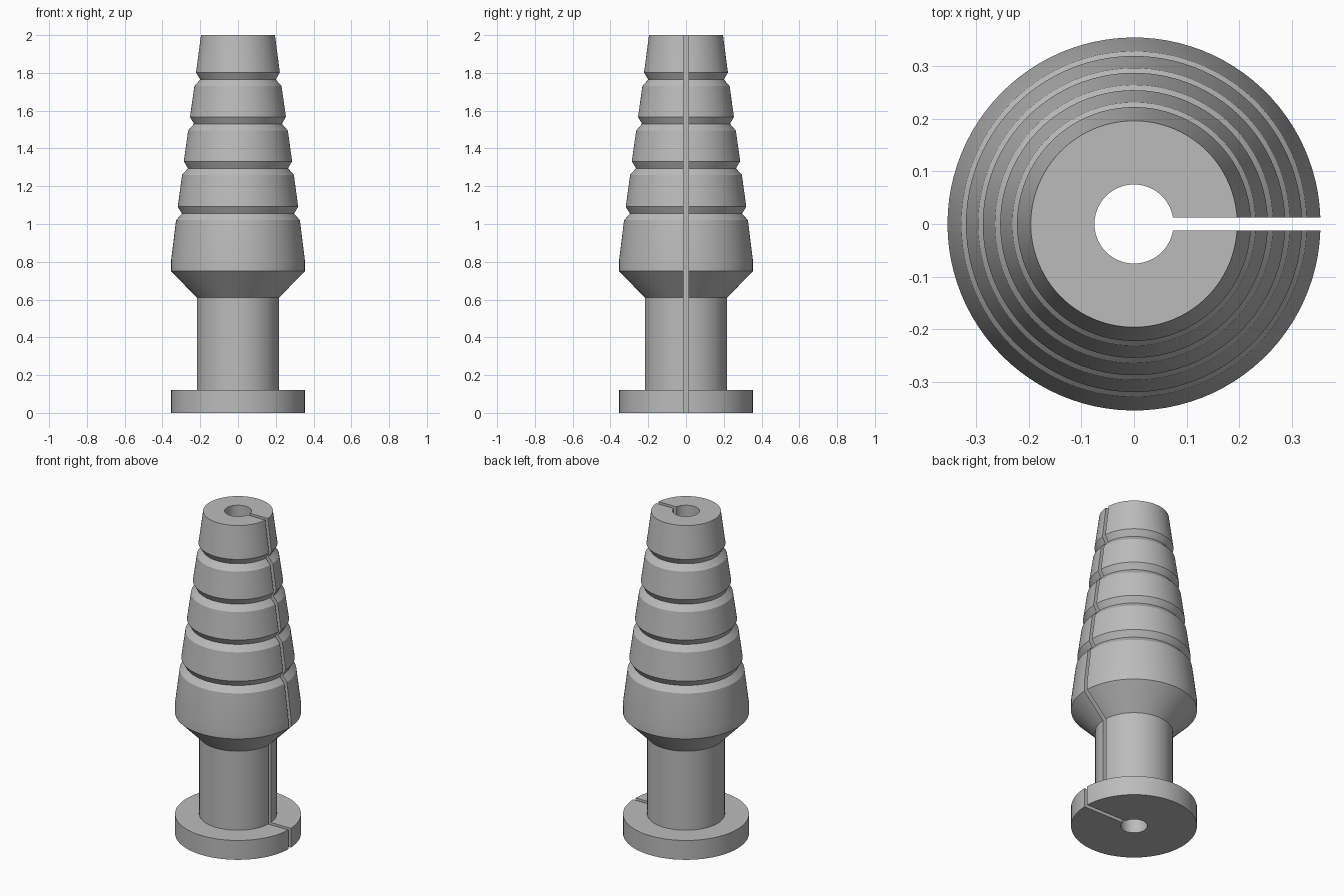
import bpy
import bmesh
from math import asin, pi, sin, cos, radians

cube = bpy.data.objects.get("Cube")
if cube:
    bpy.data.objects.remove(cube)

SEGMENTS = 96
HALF_SLOT = 0.0123
BORE = 0.075

grey = bpy.data.materials.new("plain grey")
grey.use_nodes = True
colour = (0.5, 0.5, 0.5, 1)
grey.diffuse_color = colour
grey.node_tree.nodes["Principled BSDF"].inputs["Base Color"].default_value = colour

# Base flange, neck and flared collar
profile = [(BORE, 0), (0.354, 0), (0.354, 0.12), (0.218, 0.12),
           (0.218, 0.61), (0.354, 0.75), (0.354, 0.81)]
# Each groove: shoulder radius, rim radius above it, and height of its root
for shoulder, rim, z in [(0.328, 0.319, 1.055), (0.296, 0.287, 1.295),
                         (0.264, 0.254, 1.53), (0.231, 0.222, 1.765)]:
    profile += [(shoulder, z - 0.035), (shoulder - 0.031, z), (rim, z + 0.037)]
# Flat tip and bore
profile += [(0.196, 2), (BORE, 2)]

# Sweep the profile around, leaving a slot with parallel sides at +x
bm = bmesh.new()
rows = []
for i in range(SEGMENTS + 1):
    row = []
    for r, z in profile:
        start = asin(HALF_SLOT / r)
        a = start + (2 * pi - 2 * start) * i / SEGMENTS
        row.append(bm.verts.new((r * cos(a), r * sin(a), z)))
    rows.append(row)
count = len(profile)
for a, b in zip(rows, rows[1:]):
    for j in range(count):
        k = (j + 1) % count
        bm.faces.new((a[j], b[j], b[k], a[k]))
# Slot walls
bm.faces.new(rows[0])
bm.faces.new(rows[-1][::-1])
bmesh.ops.recalc_face_normals(bm, faces=bm.faces)

mesh = bpy.data.meshes.new("slotted_tapered_plug")
bm.to_mesh(mesh)
bm.free()
mesh.materials.append(grey)
plug = bpy.data.objects.new("slotted_tapered_plug", mesh)
bpy.context.collection.objects.link(plug)
bpy.context.view_layer.objects.active = plug
plug.select_set(True)
bpy.ops.object.shade_smooth_by_angle(angle=radians(20))
